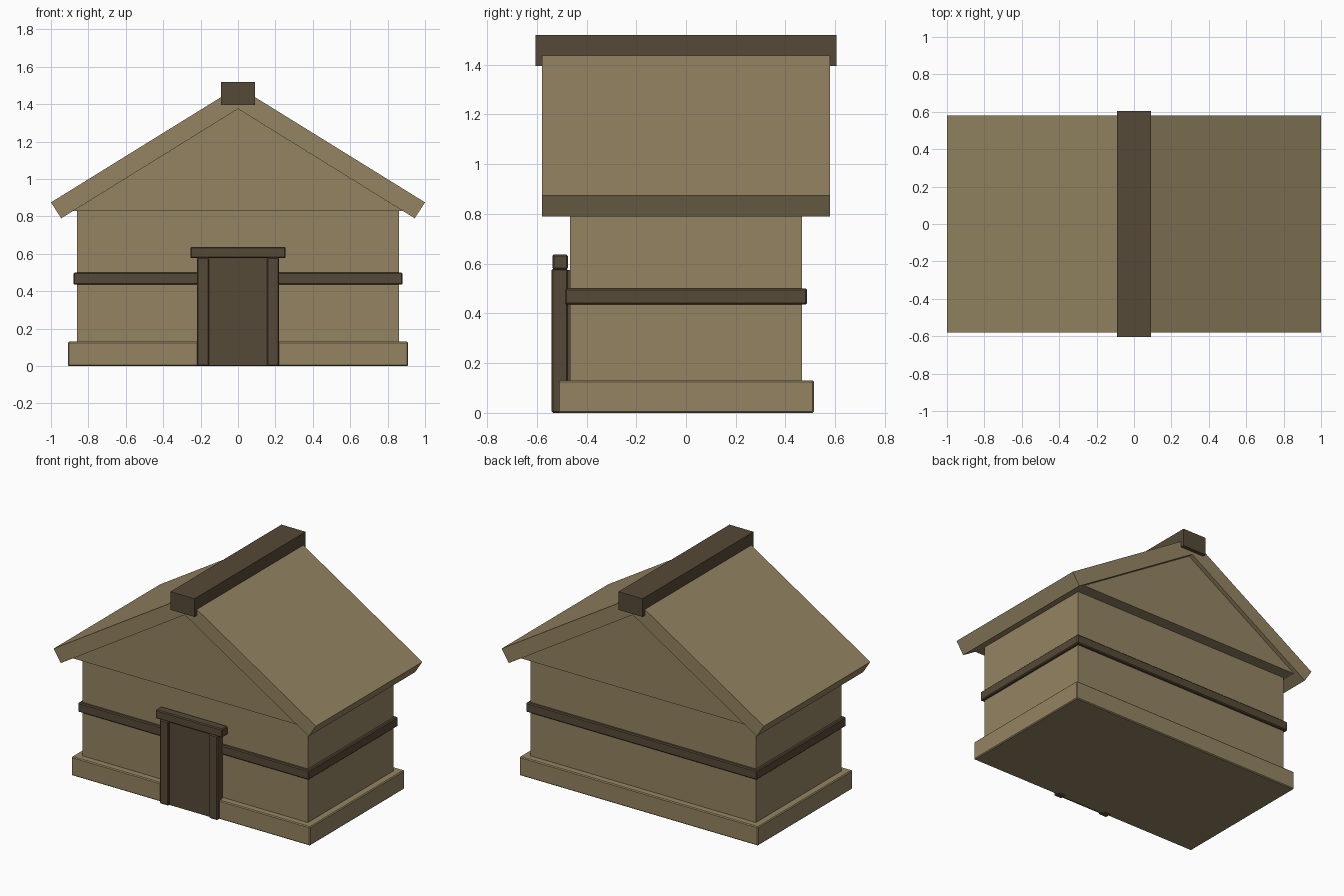
import bpy
import bmesh

cube = bpy.data.objects.get("Cube")
if cube:
    bpy.data.objects.remove(cube, do_unlink=True)


def make_material(name, rgb):
    mat = bpy.data.materials.new(name)
    mat.use_nodes = True
    color = (*rgb, 1.0)
    mat.diffuse_color = color
    mat.node_tree.nodes["Principled BSDF"].inputs["Base Color"].default_value = color
    return mat


tan = make_material("tan_wood", (0.296, 0.231, 0.122))
dark = make_material("dark_wood", (0.093, 0.067, 0.038))


def prism(name, outline, y0, y1, mat, bevel=0.0):
    """Extrude an x-z outline from y0 to y1."""
    bm = bmesh.new()
    face = bm.faces.new([bm.verts.new((x, y0, z)) for x, z in outline])
    result = bmesh.ops.extrude_face_region(bm, geom=[face])
    new_verts = [g for g in result["geom"] if isinstance(g, bmesh.types.BMVert)]
    bmesh.ops.translate(bm, verts=new_verts, vec=(0, y1 - y0, 0))
    bmesh.ops.recalc_face_normals(bm, faces=bm.faces)
    mesh = bpy.data.meshes.new(name)
    bm.to_mesh(mesh)
    bm.free()
    mesh.materials.append(mat)
    obj = bpy.data.objects.new(name, mesh)
    bpy.context.collection.objects.link(obj)
    if bevel:
        mod = obj.modifiers.new("soft_edges", "BEVEL")
        mod.width = bevel
        mod.segments = 1
    return obj


def box(name, x0, x1, y0, y1, z0, z1, mat, bevel=0.0):
    return prism(name, [(x0, z0), (x1, z0), (x1, z1), (x0, z1)], y0, y1, mat, bevel)


SOFT = 0.006

# Body: plinth, walls and the belt around them
box("plinth", -0.91, 0.91, -0.515, 0.515, 0, 0.13, tan, SOFT)
box("walls", -0.86, 0.86, -0.467, 0.467, 0.1, 0.83, tan)
box("belt_beam", -0.88, 0.88, -0.487, 0.487, 0.435, 0.5, dark, SOFT)

# Gable block overhanging the walls under the roof
prism("gable", [(-0.88, 0.83), (0.88, 0.83), (0, 1.375)], -0.55, 0.55, tan)

# Roof slabs and ridge
for side, label in ((-1, "right"), (1, "left")):
    profile = [(0, 1.375), (0.945, 0.79), (1.0, 0.875), (0, 1.494)]
    prism(label + "_roof_slab", [(side * x, z) for x, z in profile], -0.58, 0.58, tan)
box("ridge_beam", -0.092, 0.092, -0.605, 0.605, 1.395, 1.52, dark)

# Doorway
box("door", -0.165, 0.165, -0.525, -0.46, 0.002, 0.575, dark)
for side, label in ((-1, "right"), (1, "left")):
    x0, x1 = sorted((side * 0.155, side * 0.22))
    box(label + "_door_post", x0, x1, -0.54, -0.475, 0, 0.58, dark, SOFT)
box("door_lintel", -0.255, 0.255, -0.537, -0.475, 0.577, 0.637, dark, SOFT)
